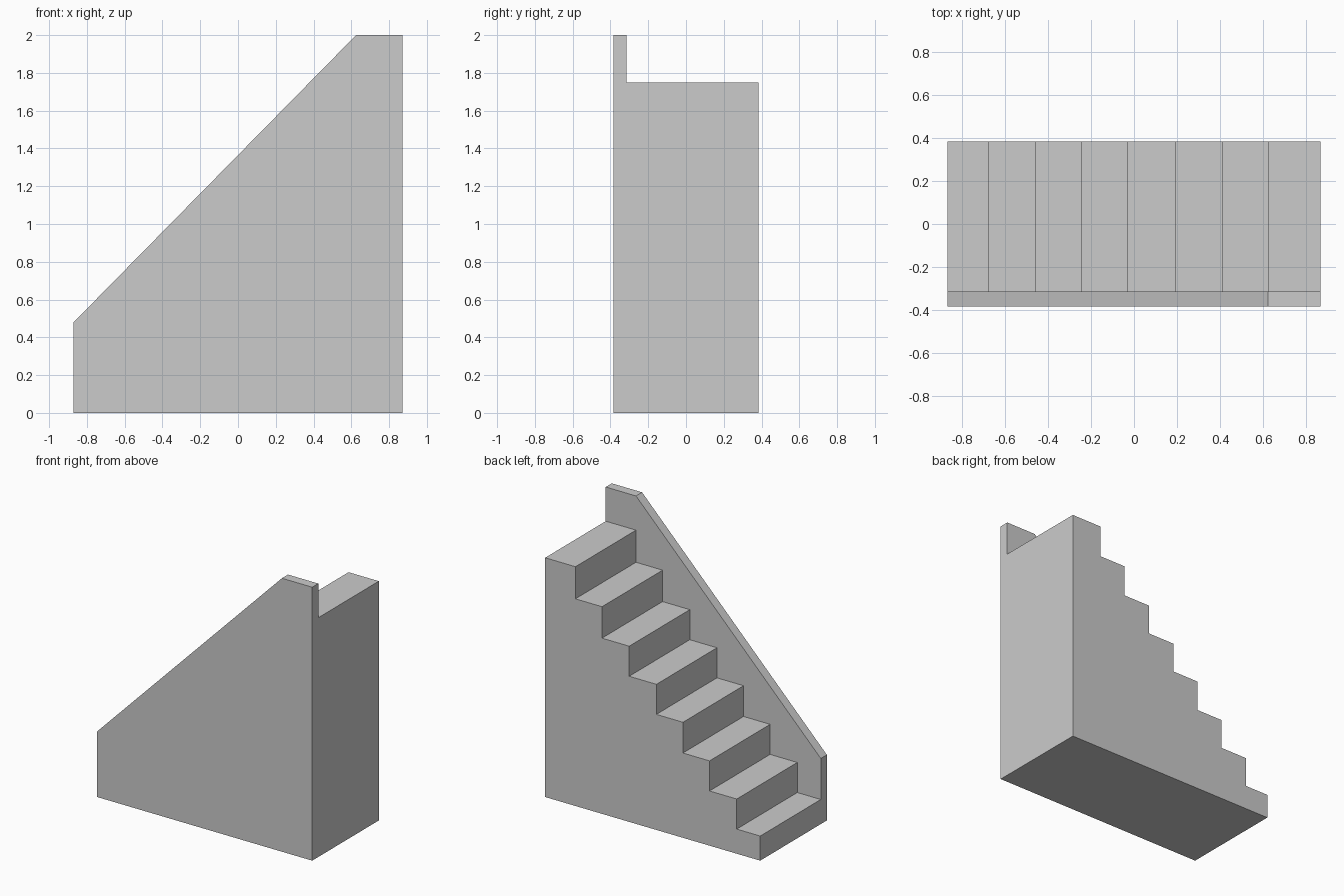
import bpy
import bmesh

if "Cube" in bpy.data.objects:
    bpy.data.objects.remove(bpy.data.objects["Cube"])

X0, X1 = -0.87, 0.87
Y0, Y1 = -0.385, 0.385
WALL_Y = -0.315


def prism(name, profile, y0, y1):
    """Extrude an xz profile along y into a closed solid."""
    bm = bmesh.new()
    face = bm.faces.new([bm.verts.new((x, y0, z)) for x, z in profile])
    ext = bmesh.ops.extrude_face_region(bm, geom=[face])
    moved = [v for v in ext["geom"] if isinstance(v, bmesh.types.BMVert)]
    bmesh.ops.translate(bm, verts=moved, vec=(0, y1 - y0, 0))
    bmesh.ops.recalc_face_normals(bm, faces=bm.faces)
    mesh = bpy.data.meshes.new(name)
    bm.to_mesh(mesh)
    bm.free()
    obj = bpy.data.objects.new(name, mesh)
    bpy.context.collection.objects.link(obj)
    return obj


# Stair block: eight steps rising towards +x
edges = [X0, -0.68, -0.46, -0.245, -0.03, 0.19, 0.41, 0.625, X1]
heights = [0.18, 0.40, 0.62, 0.845, 1.065, 1.285, 1.515, 1.75]
profile = [(X0, 0)]
for left, right, z in zip(edges, edges[1:], heights):
    profile += [(left, z), (right, z)]
profile.append((X1, 0))
stairs = prism("stair_block", profile, (Y0 + WALL_Y) / 2, Y1)

# Side wall with sloping top
wall = prism("side_wall", [(X0, 0), (X0, 0.48), (0.625, 2), (X1, 2), (X1, 0)],
             Y0, WALL_Y)
wall.hide_render = True
wall.hide_set(True)

# Merge the wall into the stair block as one solid
union = stairs.modifiers.new("join_wall", 'BOOLEAN')
union.operation = 'UNION'
union.solver = 'EXACT'
union.object = wall
bpy.context.view_layer.objects.active = stairs
bpy.ops.object.modifier_apply(modifier=union.name)
bpy.data.objects.remove(wall)
stairs.name = "staircase"
